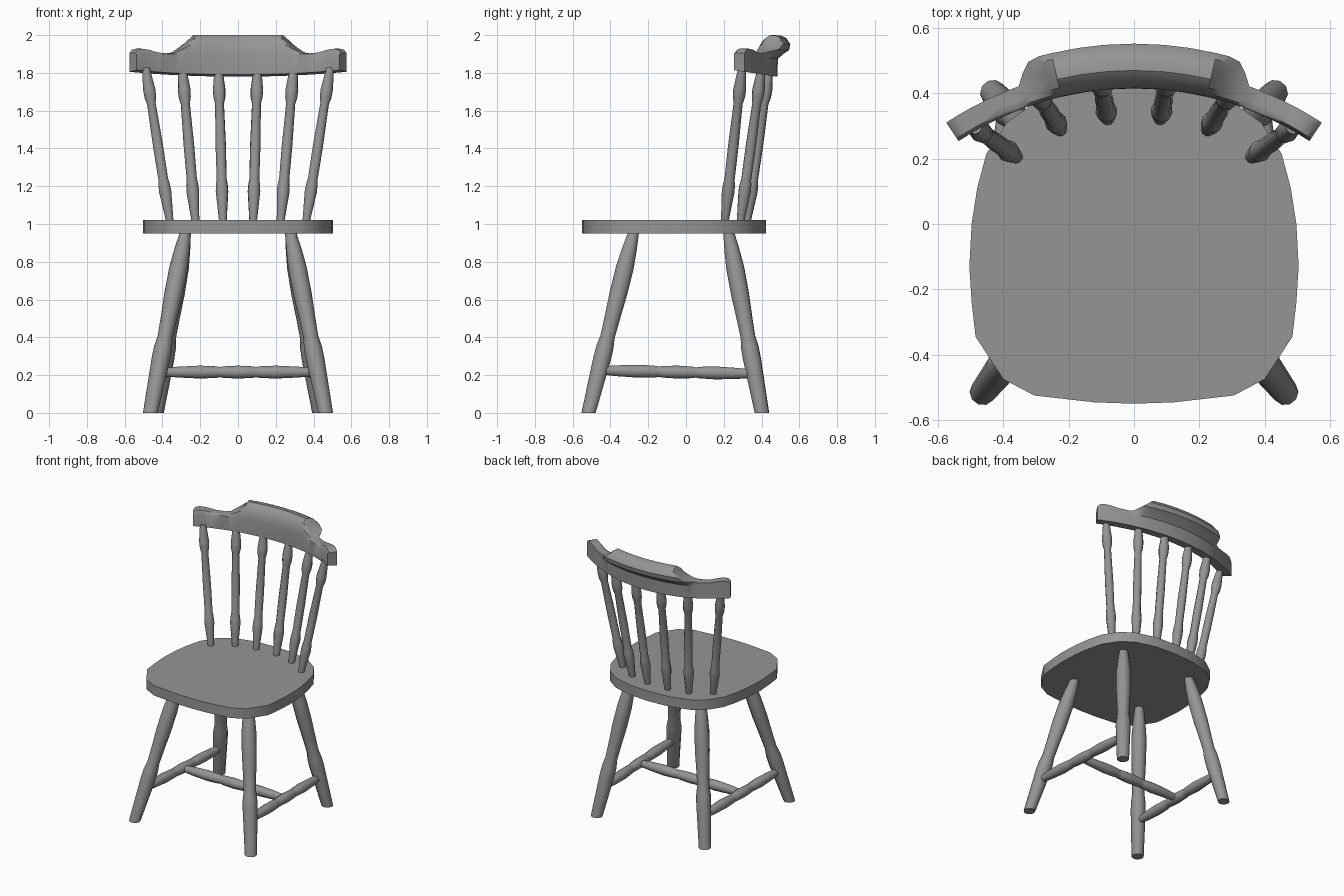
import bpy, bmesh, math
from mathutils import Vector

if "Cube" in bpy.data.objects:
    bpy.data.objects.remove(bpy.data.objects["Cube"])

# Dark grey finish
grey = bpy.data.materials.new("dark_grey")
grey.diffuse_color = (.3, .3, .3, 1)
grey.use_nodes = True
grey.node_tree.nodes["Principled BSDF"].inputs["Base Color"].default_value = grey.diffuse_color


def make_object(name, bm, angle=40):
    bmesh.ops.recalc_face_normals(bm, faces=bm.faces)
    me = bpy.data.meshes.new(name)
    bm.to_mesh(me)
    bm.free()
    me.shade_smooth()
    me.set_sharp_from_angle(angle=math.radians(angle))
    me.materials.append(grey)
    ob = bpy.data.objects.new(name, me)
    bpy.context.collection.objects.link(ob)
    return ob


def loft(bm, rings):
    rows = [[bm.verts.new(p) for p in r] for r in rings]
    n = len(rows[0])
    for a, b in zip(rows, rows[1:]):
        for i in range(n):
            j = (i + 1) % n
            bm.faces.new((a[i], a[j], b[j], b[i]))
    bm.faces.new(rows[0])
    bm.faces.new(rows[-1])


def turned(name, start, end, profile, sides=10, floor=False):
    """Turned rod: profile is (fraction along axis, radius)."""
    a, b = Vector(start), Vector(end)
    q = (b - a).to_track_quat('Z', 'Y')
    rings = []
    for t, r in profile:
        ring = []
        for i in range(sides):
            w = math.tau * i / sides
            ring.append(a.lerp(b, t) + q @ Vector((r * math.cos(w), r * math.sin(w), 0)))
        rings.append(ring)
    if floor:
        for p in rings[0]:
            p.z = 0
    bm = bmesh.new()
    loft(bm, rings)
    return make_object(name, bm, 55)


# Seat: half outline mirrored, then given thickness
half = [(0, -.55), (.12, -.546), (.305, -.525), (.40, -.475), (.485, -.345), (.497, -.24),
        (.504, -.13), (.497, 0), (.48, .11), (.452, .215), (.39, .31), (.30, .375),
        (.16, .414), (0, .424)]
outline = half + [(-x, y) for x, y in half[-2:0:-1]]
bm = bmesh.new()
loft(bm, [[(x, y, z) for x, y in outline] for z in (.95, 1.022)])
make_object("seat", bm)

# Turned profiles
LEG = [(0, .040), (.3, .049), (.36, .048), (.42, .040), (.52, .043), (.66, .049),
       (.8, .049), (.9, .041), (1, .029)]
SPINDLE = [(0, .020), (.1, .027), (.2, .034), (.24, .032), (.28, .027), (.5, .028),
           (.77, .024), (.81, .032), (.86, .034), (.98, .023), (1, .022)]
STRETCHER = [(0, .022), (.1, .030), (.25, .036), (.36, .032), (.38, .028), (.4, .032),
             (.5, .036), (.6, .032), (.62, .028), (.64, .032), (.75, .036), (.9, .030), (1, .022)]

# Legs, side stretchers and back spindles, left and right
for s, side in ((-1, "left"), (1, "right")):
    turned(f"front_leg_{side}", (s * .464, -.516, 0), (s * .277, -.276, .96), LEG, floor=True)
    turned(f"back_leg_{side}", (s * .432, .402, 0), (s * .278, .225, .96), LEG, floor=True)
    turned(f"side_stretcher_{side}", (s * .42, -.45, .225), (s * .395, .36, .207), STRETCHER)
    for i, (x0, y0, x1, y1) in enumerate(((.36, .205, .488, .297), (.225, .288, .295, .40),
                                          (.08, .322, .103, .44))):
        turned(f"spindle_{side}_{i + 1}", (s * x0, y0, 1.01), (s * x1, y1, 1.825), SPINDLE)

# Cross stretcher
turned("cross_stretcher", (-.40, -.05, .216), (.40, -.05, .216), STRETCHER)

# Top rail: section swept along an arc, trimmed to the crest height at each station
R, CY = .974, -.559
SECTION = [(0, 0), (.001, 1.90), (.01, 1.945), (.028, 1.98), (.055, 2.0), (.09, 1.997),
           (.118, 1.982), (.137, 1.952), (.13, 1.92), (.1, 1.90), (.072, 1.875), (.068, 0)]
# (distance from middle, top height, amount of rolled overhang)
STATIONS = [(0, 2, 1), (.08, 2, 1), (.15, 2, 1), (.222, 2, 1), (.235, 1.978, 1),
            (.255, 1.953, 1), (.285, 1.928, .9), (.308, 1.916, .5), (.33, 1.908, 0),
            (.36, 1.902, 0), (.42, 1.908, 0), (.47, 1.923, 0), (.505, 1.928, 0),
            (.525, 1.922, 0), (.537, 1.905, 0)]
full = [(-x, h, k) for x, h, k in STATIONS[:0:-1]] + STATIONS
rings = []
for x, h, k in full:
    w = math.asin(x / R)
    ring = []
    for d, z in SECTION:
        if d > .068:
            d = .068 + (d - .068) * k
        px, py = (R + d) * math.sin(w), CY + (R + d) * math.cos(w)
        pz = min(z, h) if z else 1.815 - .15 * (py - .25)
        ring.append((px, py, pz))
    rings.append(ring)
bm = bmesh.new()
loft(bm, rings)
make_object("top_rail", bm, 35)
